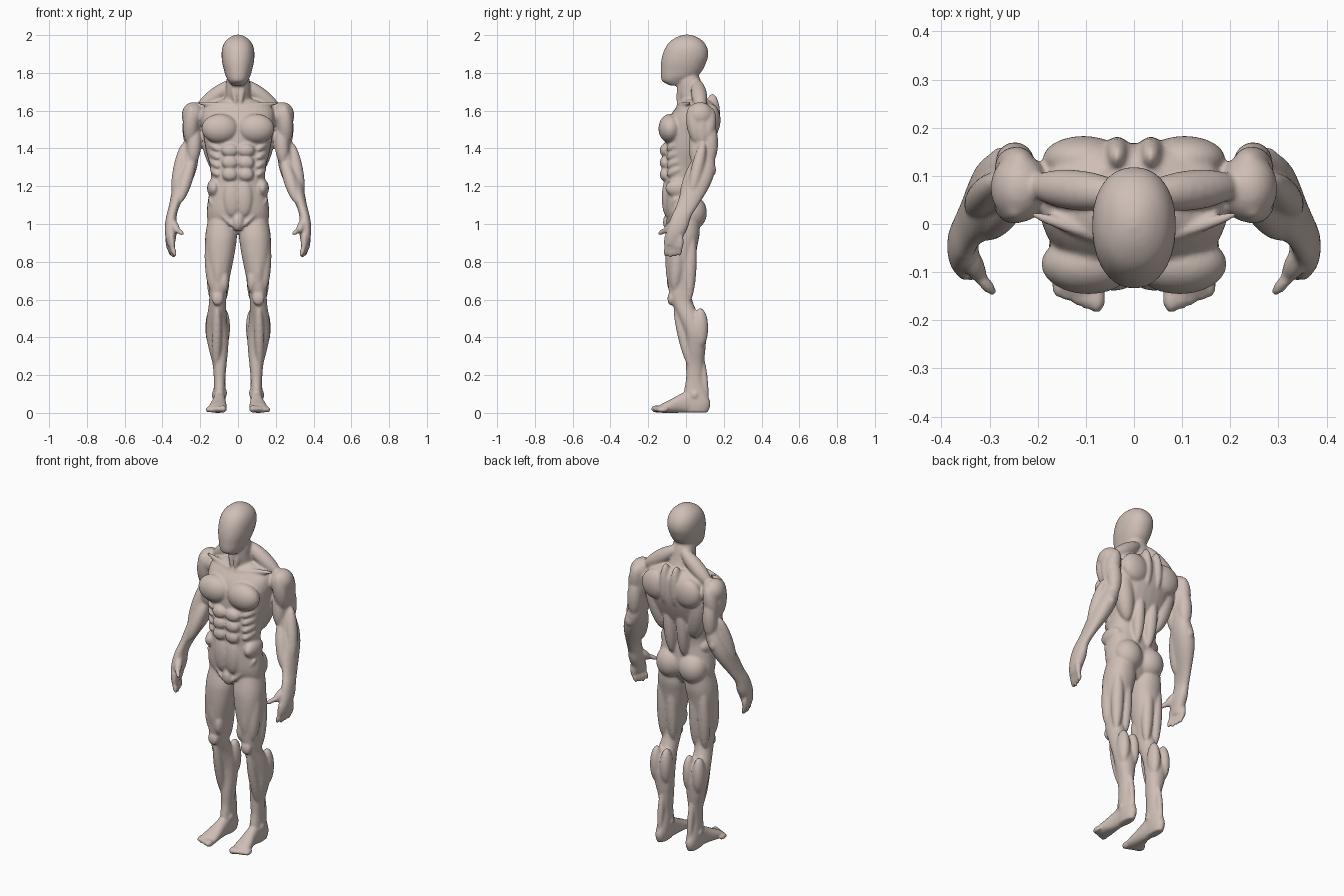
import bpy, bmesh, math
from mathutils import Vector, Matrix

bm = bmesh.new()


def spline(rows, steps=4):
    """Smoothly resample a list of section rows."""
    out = []
    for i in range(len(rows) - 1):
        a, b = rows[i], rows[i + 1]
        p, n = rows[max(i - 1, 0)], rows[min(i + 2, len(rows) - 1)]
        for s in range(steps):
            t = s / steps
            out.append([0.5 * (2 * B + (C - A) * t + (2 * A - 5 * B + 4 * C - D) * t * t
                               + (3 * B - A - 3 * C + D) * t ** 3)
                        for A, B, C, D in zip(p, a, b, n)])
    return out + [rows[-1]]


def loft(rows, axis='z', power=2.2, sides=28):
    """Rows: position on axis, then min/max of the two section directions."""
    rings = []
    for h, u0, u1, v0, v1 in spline(rows):
        ring = []
        for k in range(sides):
            a = 2 * math.pi * k / sides
            c, s = math.cos(a), math.sin(a)
            u = (u0 + u1) / 2 + (u1 - u0) / 2 * math.copysign(abs(c) ** (2 / power), c)
            v = (v0 + v1) / 2 + (v1 - v0) / 2 * math.copysign(abs(s) ** (2 / power), s)
            ring.append(bm.verts.new((u, v, h) if axis == 'z' else (u, h, v)))
        rings.append(ring)
    faces = [bm.faces.new(rings[0]), bm.faces.new(rings[-1][::-1])]
    for r, q in zip(rings, rings[1:]):
        for k in range(sides):
            j = (k + 1) % sides
            faces.append(bm.faces.new((r[k], q[k], q[j], r[j])))
    bmesh.ops.recalc_face_normals(bm, faces=faces)


def blob(c, r, tilt=(0, 0, 1)):
    """Ellipsoid whose long local z follows tilt."""
    rot = Vector(tilt).to_track_quat('Z', 'Y').to_matrix().to_4x4() if tilt != (0, 0, 1) else Matrix()
    bmesh.ops.create_uvsphere(bm, u_segments=24, v_segments=14, radius=1,
                              matrix=Matrix.Translation(c) @ rot @ Matrix.Diagonal((*r, 1)))


def muscle(p, q, r, over=1.1):
    """Spindle between two points."""
    p, q = Vector(p), Vector(q)
    blob((p + q) / 2, (r, r, (q - p).length / 2 * over), tuple(q - p))


# Head and neck
loft([(1.733, -.032, .032, -.085, -.03), (1.755, -.05, .05, -.125, .01), (1.78, -.064, .064, -.133, .055),
      (1.81, -.073, .073, -.134, .085), (1.85, -.083, .083, -.133, .105), (1.89, -.087, .087, -.126, .118),
      (1.93, -.084, .084, -.111, .114), (1.965, -.069, .069, -.086, .093),
      (1.99, -.041, .041, -.048, .058), (2.002, -.012, .012, -.01, .02)])
loft([(1.58, -.085, .085, -.05, .13), (1.65, -.07, .07, -.035, .115), (1.70, -.064, .064, -.045, .095),
      (1.76, -.062, .062, -.045, .078), (1.80, -.05, .05, -.03, .06)])

# Torso
loft([(.95, -.07, .07, -.06, .03), (1.0, -.15, .15, -.085, .06), (1.06, -.165, .165, -.108, .08),
      (1.14, -.157, .157, -.113, .075), (1.22, -.143, .143, -.112, .07), (1.30, -.148, .148, -.113, .09),
      (1.40, -.172, .172, -.112, .135), (1.48, -.185, .185, -.11, .162), (1.56, -.195, .195, -.09, .168),
      (1.62, -.18, .18, -.05, .16), (1.66, -.09, .09, -.02, .13)], power=2.4)

for s in (1,):  # one side only; the other is mirrored below
    # Chest, shoulder girdle and back
    blob((.095, -.083, 1.505), (.098, .063, .078))
    muscle((.015, -.045, 1.625), (.21, .02, 1.64), .014)
    muscle((.025, .06, 1.75), (.21, .08, 1.61), .042)
    muscle((.03, -.025, 1.78), (.012, -.04, 1.63), .016)
    blob((.105, .135, 1.55), (.085, .048, .085))
    blob((.035, .14, 1.57), (.03, .042, .12))
    muscle((.17, .09, 1.57), (.10, .06, 1.27), .055)
    muscle((.04, .075, 1.15), (.045, .105, 1.42), .034)
    # Abdomen
    for z, w in ((1.39, .045), (1.325, .043), (1.262, .041)):
        blob((.042, -.112, z), (w, .027, .035))
    blob((.032, -.102, 1.14), (.045, .026, .10))
    for k in range(4):
        muscle((.155 - .005 * k, -.03, 1.43 - .045 * k), (.105, -.10, 1.395 - .045 * k), .02)
    blob((.128, -.035, 1.19), (.036, .075, .05))
    muscle((.155, -.06, 1.13), (.03, -.10, .99), .016)
    # Buttock
    blob((.074, .038, 1.06), (.082, .073, .088))

    # Upper arm, forearm and palm
    loft([(1.62, .19, .265, .035, .125), (1.57, .185, .285, .015, .145), (1.50, .195, .285, .025, .15),
          (1.42, .205, .28, .035, .152), (1.36, .208, .295, .03, .152), (1.30, .217, .318, .022, .155),
          (1.24, .237, .338, .0, .142), (1.18, .265, .35, -.025, .115), (1.10, .307, .365, -.05, .065),
          (1.04, .325, .38, -.078, .028), (.98, .322, .388, -.098, .01),
          (.93, .328, .384, -.108, -.015), (.89, .335, .374, -.11, -.03)])
    blob((.238, .075, 1.575), (.06, .072, .07))
    muscle((.245, .03, 1.62), (.255, .06, 1.43), .042)
    muscle((.255, .08, 1.63), (.265, .09, 1.42), .034)
    muscle((.235, .13, 1.61), (.26, .11, 1.44), .04)
    muscle((.225, .055, 1.51), (.24, .05, 1.32), .038)
    muscle((.245, .13, 1.53), (.25, .13, 1.33), .04)
    muscle((.285, .09, 1.42), (.335, .03, 1.16), .034)
    muscle((.24, .06, 1.35), (.31, -.02, 1.12), .035)
    blob((.275, .14, 1.285), (.022, .02, .03))
    # Fingers and thumb
    for k in range(4):
        y, x = -.1 + .024 * k, .343 + .006 * k
        muscle((x + .01, y, .95), (x + .004, y - .002, .86), .0165)
        muscle((x + .005, y - .002, .885), (x - .01, y - .008, .822 + .006 * abs(k - 1)), .0135)
    muscle((.35, -.05, 1.02), (.318, -.115, .955), .022)
    muscle((.325, -.105, .972), (.29, -.145, .945), .0135)

    # Leg
    loft([(1.04, .03, .155, -.08, .07), (.95, .006, .172, -.104, .072), (.88, .012, .174, -.11, .06),
          (.80, .026, .168, -.108, .047), (.70, .047, .154, -.098, .035), (.63, .06, .152, -.088, .027),
          (.57, .062, .155, -.068, .042), (.50, .06, .166, -.038, .077), (.42, .05, .17, -.01, .105),
          (.34, .052, .155, 0, .103), (.26, .06, .135, 0, .094), (.18, .067, .128, 0, .09),
          (.12, .066, .129, -.01, .106), (.05, .066, .132, -.015, .13), (.002, .074, .125, 0, .115)])
    muscle((.135, -.03, 1.0), (.135, -.06, .66), .042)
    muscle((.1, -.06, .98), (.105, -.075, .68), .041)
    blob((.073, -.068, .70), (.026, .034, .065))
    blob((.108, -.08, .605), (.032, .018, .036))
    for x, w in ((.075, .033), (.135, .034)):
        muscle((x, .03, .96), (x, .015, .60), w)
        blob((x + (.004 if x > .1 else 0), .076, .45), (w, .042, .105))
    muscle((.11, -.055, .56), (.115, .02, .25), .026)
    muscle((.098, .085, .30), (.098, .11, .06), .018)
    blob((.07, .035, .105), (.013, .02, .022))
    blob((.127, .045, .095), (.013, .02, .022))
    # Foot and toes
    loft([(.06, .07, .128, 0, .12), (.02, .066, .13, 0, .122), (-.03, .064, .136, 0, .10),
          (-.08, .06, .15, 0, .072), (-.125, .058, .158, 0, .05), (-.15, .062, .15, .004, .034)], 'y')
    for k in range(5):
        x = .078 + .019 * k + (.004 if k else 0)
        blob((x, -.155 + .0075 * k, .021 - .001 * k),
             (.019 if k == 0 else .012, .03, .02 - .0012 * k))

# Groin
blob((0, -.088, 1.01), (.034, .034, .05))

# Mirror the limbs and muscles to the other side
dup = bmesh.ops.duplicate(bm, geom=bm.verts[:] + bm.edges[:] + bm.faces[:])['geom']
for v in (g for g in dup if isinstance(g, bmesh.types.BMVert)):
    v.co.x = -v.co.x
bmesh.ops.reverse_faces(bm, faces=[g for g in dup if isinstance(g, bmesh.types.BMFace)])

mesh = bpy.data.meshes.new("body")
bm.to_mesh(mesh)
bm.free()
body = bpy.data.objects.new("body", mesh)
bpy.context.collection.objects.link(body)

skin = bpy.data.materials.new("pale skin")
skin.diffuse_color = (.62, .52, .47, 1)
mesh.materials.append(skin)

# Fuse all parts into one smooth skin
fuse = body.modifiers.new("fuse", 'REMESH')
fuse.mode = 'VOXEL'
fuse.voxel_size = .007
fuse.use_smooth_shade = True
soften = body.modifiers.new("soften", 'SMOOTH')
soften.factor = .5
soften.iterations = 5
